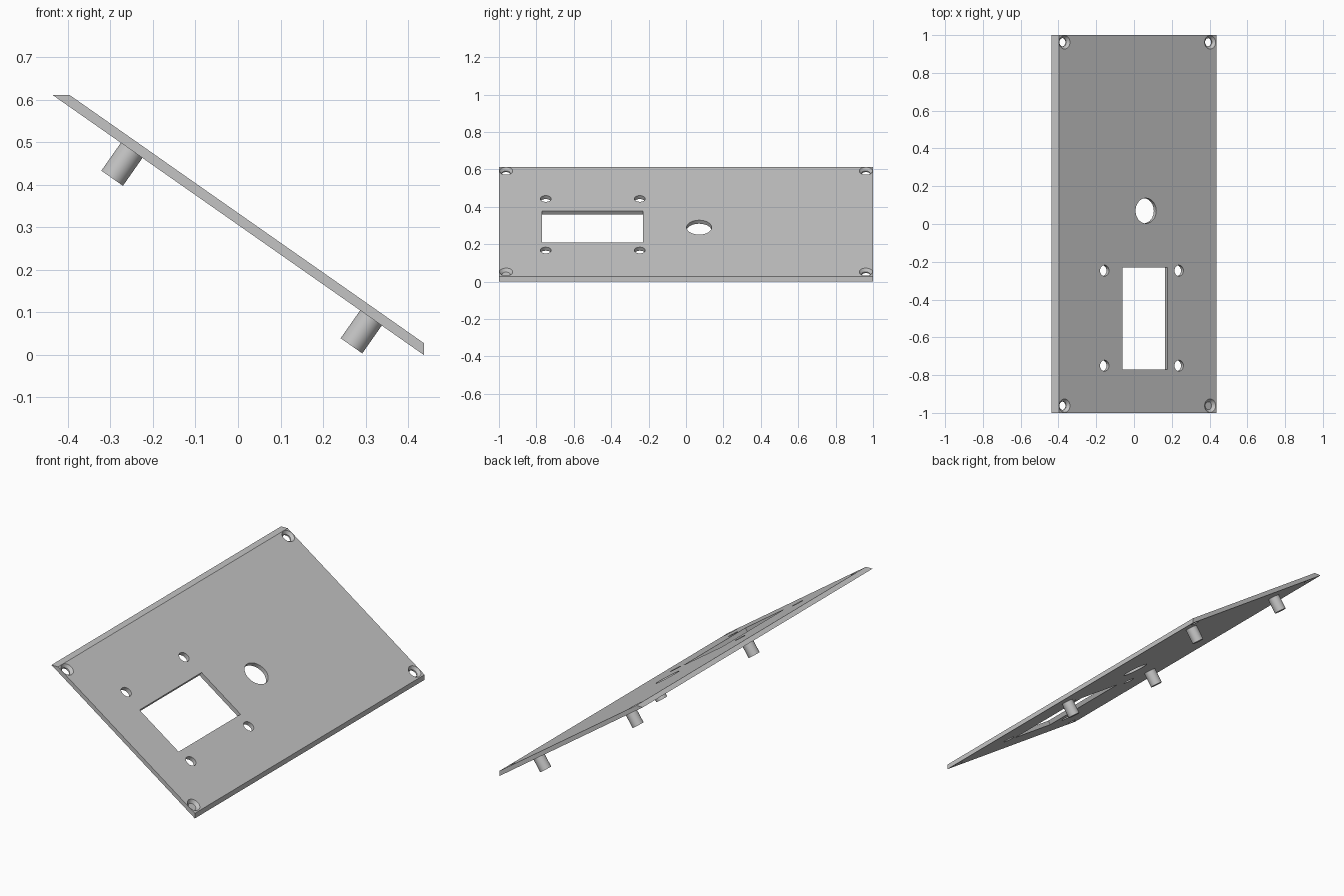
import bpy, bmesh, math
from mathutils import Matrix, Vector

cube = bpy.data.objects.get("Cube")
if cube:
    bpy.data.objects.remove(cube, do_unlink=True)

SLOPE = math.radians(35)
HALF_X, TOP, LIP = 0.437, 0.612, 0.04
THICK = LIP * math.sin(SLOPE)
TILT = Matrix.Rotation(SLOPE, 4, 'Y')

grey = bpy.data.materials.new("panel grey")
grey.use_nodes = True
color = (0.55, 0.55, 0.55, 1)
grey.diffuse_color = color
grey.node_tree.nodes["Principled BSDF"].inputs["Base Color"].default_value = color


def make_object(name, bm):
    bmesh.ops.recalc_face_normals(bm, faces=bm.faces[:])
    mesh = bpy.data.meshes.new(name)
    bm.to_mesh(mesh)
    bm.free()
    obj = bpy.data.objects.new(name, mesh)
    bpy.context.collection.objects.link(obj)
    mesh.materials.append(grey)
    return obj


def surface(x, y):
    """Point on the sloped upper face."""
    return Vector((x, y, TOP - (x + HALF_X - LIP) * math.tan(SLOPE)))


def round_part(name, x, y, r_low, r_high, low, high):
    """Cylinder or cone square to the panel, between two heights from its upper face."""
    bm = bmesh.new()
    bmesh.ops.create_cone(bm, cap_ends=True, segments=40, radius1=r_low,
                          radius2=r_high, depth=high - low)
    shift = Matrix.Translation((0, 0, (low + high) / 2))
    bm.transform(Matrix.Translation(surface(x, y)) @ TILT @ shift)
    return make_object(name, bm)


def cut(target, cutter):
    mod = target.modifiers.new("cut", 'BOOLEAN')
    mod.operation, mod.solver, mod.object = 'DIFFERENCE', 'EXACT', cutter
    bpy.context.view_layer.objects.active = target
    bpy.ops.object.modifier_apply(modifier=mod.name)
    bpy.data.objects.remove(cutter, do_unlink=True)


# Sloped panel with a level upper edge and a plumb lower edge
drop = 2 * HALF_X * math.tan(SLOPE)
low_edge = surface(HALF_X, 0).z
profile = [(-HALF_X, TOP), (HALF_X - 2 * HALF_X + LIP, TOP),
           (HALF_X, low_edge), (HALF_X, TOP - drop)]
bm = bmesh.new()
face = bm.faces.new([bm.verts.new((x, -1, z)) for x, z in profile])
ext = bmesh.ops.extrude_face_region(bm, geom=[face])
bmesh.ops.translate(bm, vec=(0, 2, 0),
                    verts=[v for v in ext["geom"] if isinstance(v, bmesh.types.BMVert)])
panel = make_object("panel", bm)

# Display window
bm = bmesh.new()
bmesh.ops.create_cube(bm, size=1)
bm.transform(Matrix.Translation(surface(0.058, -0.5)) @ TILT
             @ Matrix.Diagonal((0.238 / math.cos(SLOPE), 0.54, 0.2, 1)))
cut(panel, make_object("window_cutter", bm))

# Round control hole
cut(panel, round_part("control_cutter", 0.063, 0.07, 0.067, 0.067, -0.1, 0.1))

# Display mounting holes
for x in (-0.156, 0.238):
    for y in (-0.75, -0.247):
        cut(panel, round_part("mount_cutter", x, y, 0.029, 0.029, -0.1, 0.1))

# Countersunk corner screw holes
for x in (-0.368, 0.403):
    for y in (-0.962, 0.962):
        cut(panel, round_part("screw_cutter", x, y, 0.022, 0.022, -0.1, 0.1))
        cut(panel, round_part("countersink_cutter", x, y, 0.021, 0.036, -0.016, 0.0005))

# Standoffs under the panel
parts = [panel]
for side, x in (("upper", -0.237), ("lower", 0.326)):
    for end, y in (("front", -0.17), ("back", 0.84)):
        parts.append(round_part(f"{side}_{end}_standoff", x, y, 0.031, 0.031,
                                -THICK - 0.08, -THICK + 0.004))

# Smooth round walls, keep edges sharp
bpy.ops.object.select_all(action='DESELECT')
for obj in parts:
    obj.select_set(True)
bpy.context.view_layer.objects.active = panel
bpy.ops.object.shade_smooth_by_angle(angle=math.radians(25))
